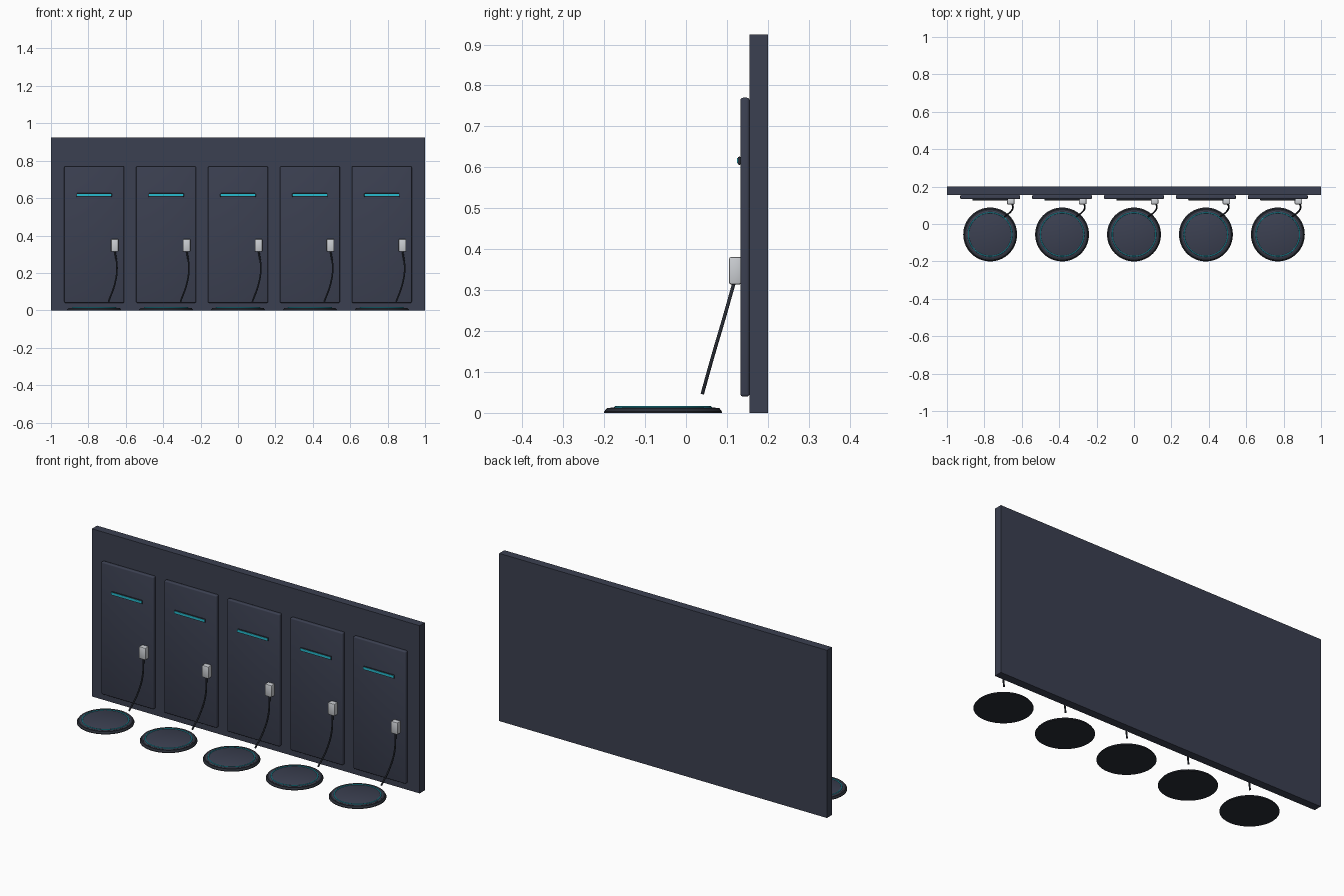
import bpy, bmesh, math

if "Cube" in bpy.data.objects:
    bpy.data.objects.remove(bpy.data.objects["Cube"])


def material(name, rgb):
    m = bpy.data.materials.new(name)
    m.diffuse_color = (*rgb, 1)
    m.use_nodes = True
    m.node_tree.nodes["Principled BSDF"].inputs["Base Color"].default_value = m.diffuse_color
    return m


SLATE = material("slate", (0.044, 0.051, 0.082))
CHARCOAL = material("charcoal", (0.022, 0.026, 0.036))
TEAL = material("teal", (0.02, 0.50, 0.62))
GREY = material("light grey", (0.60, 0.62, 0.65))


def finish(ob, mat, smooth=False):
    ob.data.materials.append(mat)
    if smooth:
        bpy.context.view_layer.objects.active = ob
        bpy.ops.object.select_all(action='DESELECT')
        ob.select_set(True)
        bpy.ops.object.shade_smooth_by_angle(angle=math.radians(35))
    return ob


def box(name, x, y, z, mat, bevel=0, segments=2):
    """Box from (min, max) ranges with optional rounded edges."""
    bm = bmesh.new()
    bmesh.ops.create_cube(bm, size=1)
    for v in bm.verts:
        v.co = [r[0] + (c + 0.5) * (r[1] - r[0]) for c, r in zip(v.co, (x, y, z))]
    if bevel:
        bmesh.ops.bevel(bm, geom=bm.edges[:], offset=bevel, segments=segments,
                        profile=0.5, affect='EDGES')
    me = bpy.data.meshes.new(name)
    bm.to_mesh(me)
    bm.free()
    ob = bpy.data.objects.new(name, me)
    bpy.context.collection.objects.link(ob)
    return finish(ob, mat, bevel > 0)


def lathe(name, profile, centre, mat, closed=False, n=64):
    """Revolve (radius, z) points; open profiles get flat caps."""
    bm = bmesh.new()
    rings = [[bm.verts.new((r * math.cos(2 * math.pi * i / n),
                            r * math.sin(2 * math.pi * i / n), z))
              for i in range(n)] for r, z in profile]
    pairs = list(zip(rings, rings[1:] + rings[:1])) if closed else list(zip(rings, rings[1:]))
    for a, b in pairs:
        for i in range(n):
            j = (i + 1) % n
            bm.faces.new((a[i], a[j], b[j], b[i]))
    if not closed:
        bm.faces.new(rings[0][::-1])
        bm.faces.new(rings[-1])
    bmesh.ops.recalc_face_normals(bm, faces=bm.faces[:])
    me = bpy.data.meshes.new(name)
    bm.to_mesh(me)
    bm.free()
    ob = bpy.data.objects.new(name, me)
    ob.location = centre
    bpy.context.collection.objects.link(ob)
    return finish(ob, mat, True)


def cable(name, points, radius, mat):
    cu = bpy.data.curves.new(name, 'CURVE')
    cu.dimensions = '3D'
    cu.bevel_depth = radius
    cu.bevel_resolution = 2
    cu.resolution_u = 8
    cu.use_fill_caps = True
    sp = cu.splines.new('BEZIER')
    sp.bezier_points.add(len(points) - 1)
    for bp, p in zip(sp.bezier_points, points):
        bp.co = p
        bp.handle_left_type = bp.handle_right_type = 'AUTO'
    ob = bpy.data.objects.new(name, cu)
    bpy.context.collection.objects.link(ob)
    ob.data.materials.append(mat)


# Back wall
box("back_wall", (-1, 1), (0.155, 0.2), (0, 0.925), SLATE)

for k in range(5):
    cx = (k - 2) * 0.3845
    # Wall panel with rounded edges
    box(f"panel_{k}", (cx - 0.16, cx + 0.16), (0.133, 0.155), (0.04, 0.77), SLATE, 0.006, 3)
    # Light bar: dark housing and bright front strip
    box(f"light_housing_{k}", (cx - 0.095, cx + 0.095), (0.126, 0.135), (0.606, 0.626),
        CHARCOAL, 0.004)
    box(f"light_strip_{k}", (cx - 0.093, cx + 0.093), (0.1245, 0.128), (0.611, 0.623), TEAL)
    # Plug box
    box(f"plug_box_{k}", (cx + 0.09, cx + 0.13), (0.105, 0.136), (0.314, 0.381), GREY, 0.005)
    # Cable hanging from the plug box
    cable(f"cable_{k}", [(cx + 0.11, 0.118, 0.32), (cx + 0.122, 0.091, 0.225),
                         (cx + 0.110, 0.066, 0.14), (cx + 0.077, 0.04, 0.047)],
          0.0045, CHARCOAL)
    # Floor pad: tapered base, slate top and glowing ring
    c = (cx, -0.056, 0)
    lathe(f"pad_base_{k}", [(0.144, 0), (0.144, 0.003), (0.137, 0.012)], c, CHARCOAL)
    lathe(f"pad_top_{k}", [(0.128, 0.010), (0.128, 0.0125), (0.126, 0.0135)], c, SLATE)
    lathe(f"pad_ring_{k}", [(0.1165 + 0.003 * math.cos(a * math.pi / 4),
                             0.0135 + 0.003 * math.sin(a * math.pi / 4)) for a in range(8)],
          c, TEAL, closed=True)
